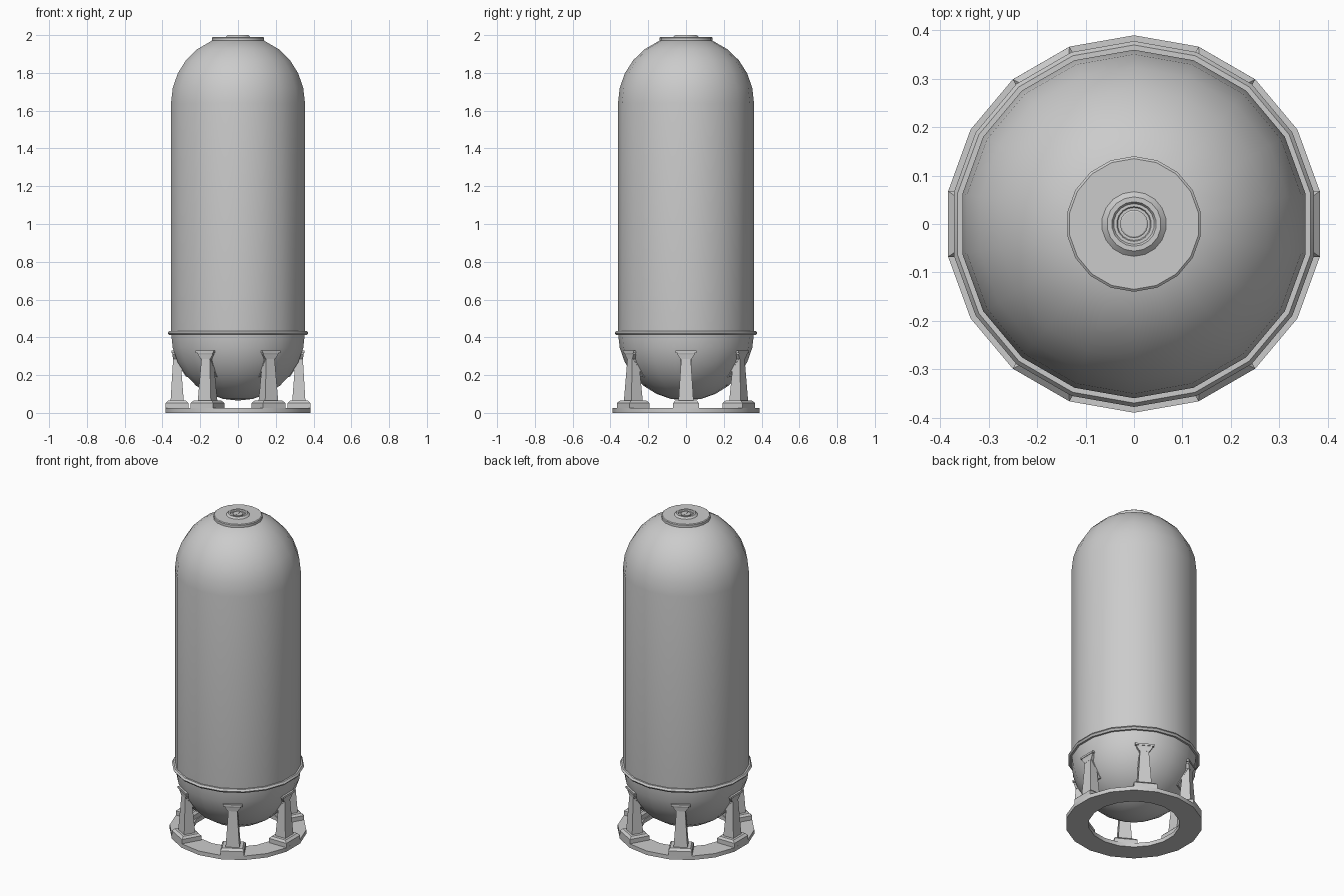
import bpy, bmesh
from math import sin, cos, pi, radians

if "Cube" in bpy.data.objects:
    bpy.data.objects.remove(bpy.data.objects["Cube"])

SIDES = 18


def finish(name, bm, smooth=None):
    bmesh.ops.recalc_face_normals(bm, faces=bm.faces)
    me = bpy.data.meshes.new(name)
    bm.to_mesh(me)
    bm.free()
    ob = bpy.data.objects.new(name, me)
    bpy.context.collection.objects.link(ob)
    if smooth:
        bpy.ops.object.select_all(action='DESELECT')
        ob.select_set(True)
        bpy.context.view_layer.objects.active = ob
        bpy.ops.object.shade_smooth_by_angle(angle=radians(smooth))
    return ob


def lathe(name, profile, closed=False, smooth=30):
    """Revolve (radius, z) points around z; open ends are capped by fans."""
    bm = bmesh.new()
    rings = []
    for r, z in profile:
        if r < 1e-5:
            rings.append([bm.verts.new((0, 0, z))] * SIDES)
        else:
            angs = [radians(10 + 360 / SIDES * i) for i in range(SIDES)]
            rings.append([bm.verts.new((r * cos(a), r * sin(a), z)) for a in angs])
    pairs = list(zip(rings, rings[1:]))
    if closed:
        pairs.append((rings[-1], rings[0]))
    for a, b in pairs:
        for i in range(SIDES):
            j = (i + 1) % SIDES
            quad = list(dict.fromkeys((a[i], a[j], b[j], b[i])))
            bm.faces.new(quad)
    return finish(name, bm, smooth)


def loft(name, sections, angle):
    """Stack rectangles (z, inner radius, outer radius, half width) on a spoke."""
    bm = bmesh.new()
    c, s = cos(angle), sin(angle)
    rings = []
    for z, ri, ro, w in sections:
        pts = ((ri, -w), (ro, -w), (ro, w), (ri, w))
        rings.append([bm.verts.new((x * c - y * s, x * s + y * c, z)) for x, y in pts])
    for a, b in zip(rings, rings[1:]):
        for i in range(4):
            j = (i + 1) % 4
            bm.faces.new((a[i], a[j], b[j], b[i]))
    bm.faces.new(rings[0])
    bm.faces.new(rings[-1])
    return finish(name, bm)


# Tank body: two hemispheres joined by a cylinder
R, LOW, HIGH, N = 0.36, 0.425, 1.64, 7
bottom = [(R * sin(pi / 2 * i / N), LOW - R * cos(pi / 2 * i / N)) for i in range(N + 1)]
top = [(R * cos(radians(a)), HIGH + R * sin(radians(a))) for a in (0, 13, 26, 39, 52, 68)]
lathe("tank_body", bottom + top + [(0, 1.975)], smooth=35)

# Bead around the lower seam
lathe("seam_band", [(0.35, 0.412), (0.37, 0.412), (0.378, 0.423), (0.37, 0.434), (0.35, 0.434)], True)

# Base ring
lathe("base_ring", [(0.26, 0), (0.39, 0), (0.39, 0.025), (0.26, 0.025)], True)

# Top plate and raised collar
lathe("top_plate", [(0, 1.965), (0.14, 1.97), (0.14, 1.986), (0.135, 1.99), (0, 1.99)])
lathe("valve_collar", [(0.068, 1.989), (0.056, 2.0), (0.046, 2.0), (0.042, 1.994),
                       (0.036, 1.994), (0.034, 1.991), (0, 1.991)])
lathe("valve_screw", [(0.029, 1.99), (0.029, 1.996), (0.026, 1.998), (0, 1.998)])
bm = bmesh.new()
bmesh.ops.create_cube(bm, size=1)
bmesh.ops.scale(bm, vec=(0.01, 0.05, 0.004), verts=bm.verts)
bar = finish("valve_bar", bm)
bar.location.z = 1.998
bar.rotation_euler.z = radians(10)

# Six legs: foot, tapered post, head and a web against the dome
for k in range(6):
    a = k * pi / 3
    loft(f"leg_foot_{k}", [(0.02, 0.262, 0.384, 0.0677), (0.052, 0.262, 0.384, 0.0677),
                           (0.065, 0.275, 0.37, 0.058)], a)
    loft(f"leg_post_{k}", [(0.06, 0.287, 0.357, 0.04), (0.295, 0.305, 0.343, 0.025)], a)
    loft(f"leg_head_{k}", [(0.285, 0.29, 0.344, 0.028), (0.308, 0.30, 0.347, 0.045),
                           (0.318, 0.30, 0.350, 0.045), (0.318, 0.30, 0.353, 0.055),
                           (0.33, 0.30, 0.353, 0.055)], a)
    loft(f"leg_web_{k}", [(0.19, 0.25, 0.275, 0.028), (0.29, 0.28, 0.34, 0.028)], a)
